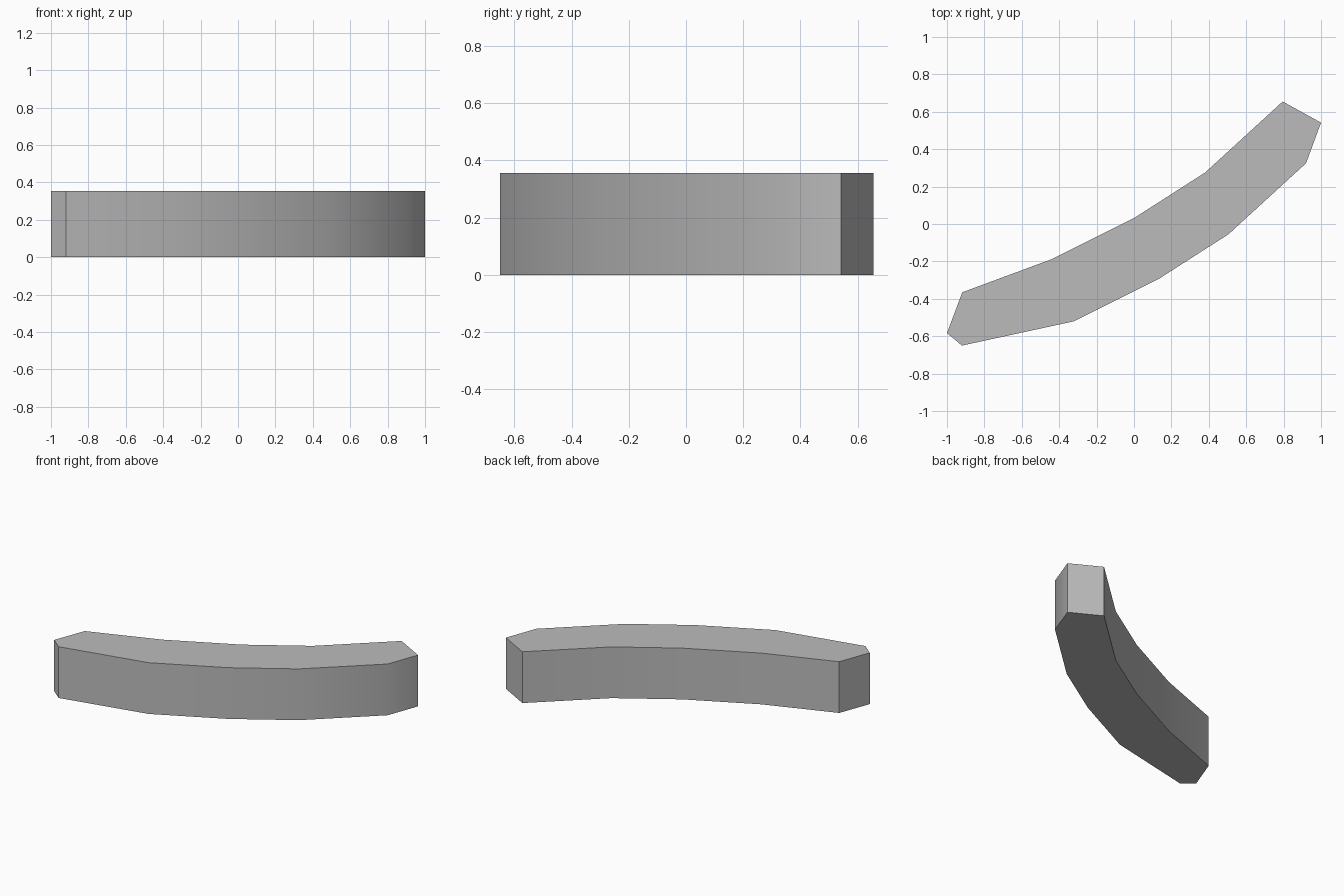
import bpy
import bmesh
import math

cube = bpy.data.objects.get("Cube")
if cube:
    bpy.data.objects.remove(cube, do_unlink=True)

HEIGHT = 0.355

# Plain grey material
grey = bpy.data.materials.new("plain_grey")
grey.use_nodes = True
colour = (0.5, 0.5, 0.5, 1)
grey.diffuse_color = colour
grey.node_tree.nodes["Principled BSDF"].inputs["Base Color"].default_value = colour

# Outline of the curved bar: outer edge, right end, inner edge, left end
outline = [
    (-0.92, -0.65), (-0.32, -0.52), (0.13, -0.295), (0.505, -0.055),
    (0.92, 0.325), (1.0, 0.542), (0.795, 0.655),
    (0.38, 0.275), (0.005, 0.035), (-0.445, -0.19),
    (-0.918, -0.365), (-1.0, -0.583),
]

# Extrude the outline upwards
bm = bmesh.new()
base = bm.faces.new([bm.verts.new((x, y, 0)) for x, y in outline])
top = bmesh.ops.extrude_face_region(bm, geom=[base], use_keep_orig=True)
raised = [v for v in top["geom"] if isinstance(v, bmesh.types.BMVert)]
bmesh.ops.translate(bm, verts=raised, vec=(0, 0, HEIGHT))
bmesh.ops.recalc_face_normals(bm, faces=bm.faces[:])

mesh = bpy.data.meshes.new("curved_bar")
bm.to_mesh(mesh)
bm.free()
mesh.materials.append(grey)
bar = bpy.data.objects.new("curved_bar", mesh)
bpy.context.collection.objects.link(bar)

# Smooth along the bend, sharp at the rims and end corners
bpy.ops.object.select_all(action="DESELECT")
bar.select_set(True)
bpy.context.view_layer.objects.active = bar
bpy.ops.object.shade_smooth_by_angle(angle=math.radians(30))
